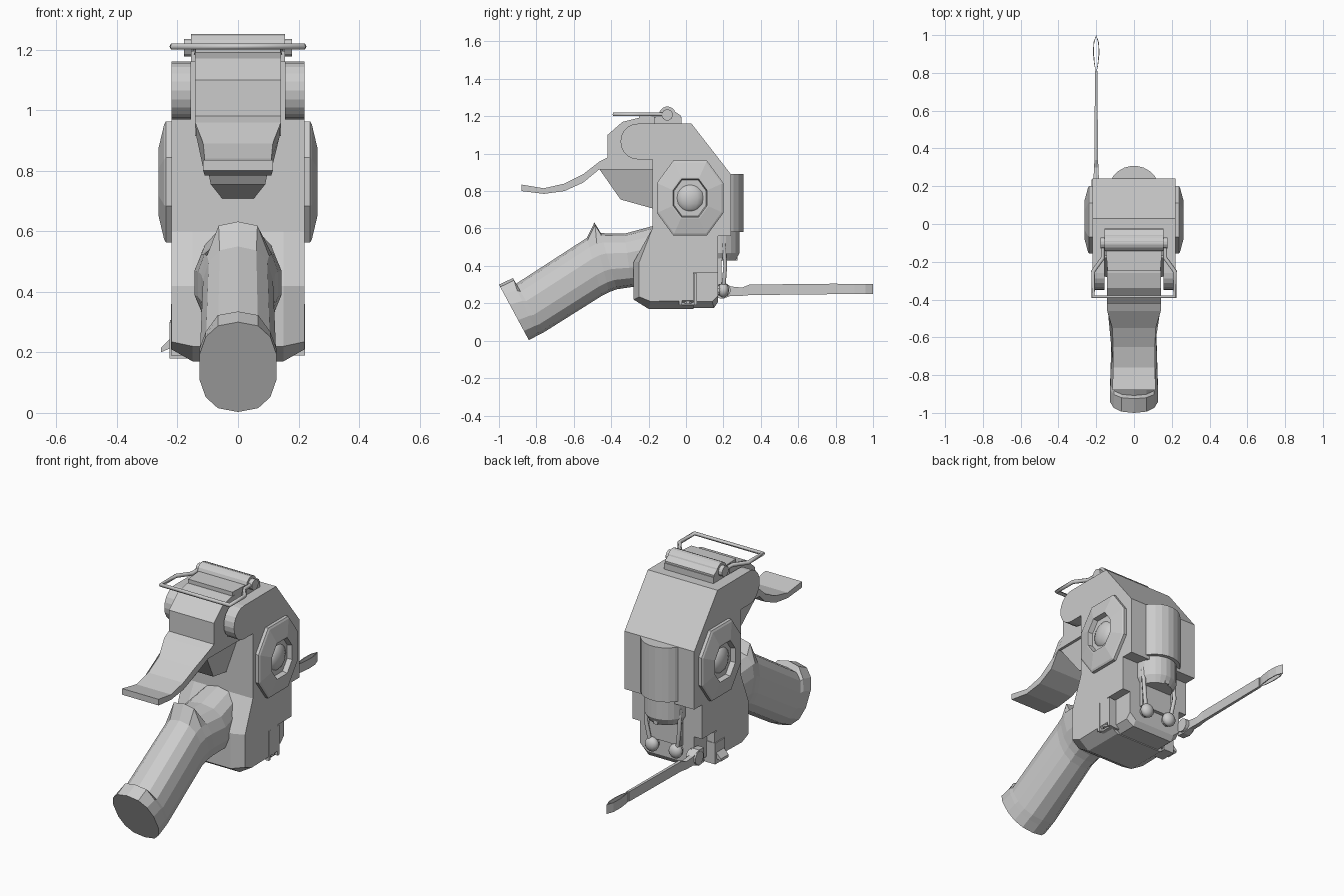
import bpy, bmesh, math
from mathutils import Vector

old = bpy.data.objects.get("Cube")
if old:
    bpy.data.objects.remove(old)

grey = bpy.data.materials.new("light grey")
grey.use_nodes = True
COLOUR = (0.6, 0.6, 0.6, 1)
grey.diffuse_color = COLOUR
grey.node_tree.nodes["Principled BSDF"].inputs["Base Color"].default_value = COLOUR


def finish(name, bm):
    bmesh.ops.recalc_face_normals(bm, faces=bm.faces)
    mesh = bpy.data.meshes.new(name)
    bm.to_mesh(mesh)
    bm.free()
    mesh.materials.append(grey)
    obj = bpy.data.objects.new(name, mesh)
    bpy.context.collection.objects.link(obj)
    return obj


def loft(name, rings):
    """Skin a row of equal rings and cap both ends."""
    bm = bmesh.new()
    rows = [[bm.verts.new(p) for p in ring] for ring in rings]
    n = len(rows[0])
    for a, b in zip(rows, rows[1:]):
        for i in range(n):
            j = (i + 1) % n
            bm.faces.new((a[i], a[j], b[j], b[i]))
    bm.faces.new(rows[0])
    bm.faces.new(rows[-1])
    return finish(name, bm)


def slab(name, pts):
    """Side profile of (y, z, half width) points, symmetric in x."""
    return loft(name, [[(s * w, y, z) for y, z, w in pts] for s in (-1, 1)])


def plate(name, x0, x1, pts):
    return loft(name, [[(x, y, z) for y, z in pts] for x in (x0, x1)])


def box(name, x0, x1, y0, y1, z0, z1):
    return plate(name, x0, x1, [(y0, z0), (y1, z0), (y1, z1), (y0, z1)])


def rod(name, a, b, r0, r1=None, n=16):
    a, b = Vector(a), Vector(b)
    q = (b - a).to_track_quat('Z', 'Y')
    turn = [2 * math.pi * (i + .5) / n for i in range(n)]
    return loft(name, [[c + q @ Vector((r * math.cos(t), r * math.sin(t), 0)) for t in turn]
                       for c, r in ((a, r0), (b, r0 if r1 is None else r1))])


def ball(name, centre, size):
    bm = bmesh.new()
    bmesh.ops.create_uvsphere(bm, u_segments=12, v_segments=8, radius=1)
    for v in bm.verts:
        v.co = Vector(centre) + Vector(v.co[i] * size[i] for i in range(3))
    obj = finish(name, bm)
    for p in obj.data.polygons:
        p.use_smooth = True


def wire(name, pts, radius, closed=False):
    cu = bpy.data.curves.new(name, 'CURVE')
    cu.dimensions = '3D'
    cu.bevel_depth = radius
    cu.bevel_resolution = 1
    cu.use_fill_caps = True
    sp = cu.splines.new('POLY')
    sp.points.add(len(pts) - 1)
    sp.use_cyclic_u = closed
    for p, co in zip(sp.points, pts):
        p.co = (*co, 1)
    cu.materials.append(grey)
    bpy.context.collection.objects.link(bpy.data.objects.new(name, cu))


# Housing, with its front and bottom corners chamfered
core = [(.03, 1.16), (.24, .89), (.24, .56), (.17, .56), (.17, .365), (.04, .365), (.04, .17),
        (-.2, .17), (-.28, .22), (-.28, .42), (-.18, .6), (-.18, 1.16)]
edge = [(max(y, -.25) if z < .5 else y, max(z, .215)) for y, z in core]
edge[7] = (-.19, .21)
edge[8] = (-.25, .235)
loft("housing", [[(x, y, z) for y, z in prof]
                 for x, prof in ((-.22, edge), (-.15, core), (.15, core), (.22, edge))])
loft("lower_block", [[(x, y, z) for y, z in ((0, b), (r, b), (.17, b + .03), (.17, .37), (0, .37))]
                     for x, b, r in ((-.17, .21, .14), (-.13, .175, .15), (.13, .175, .15), (.17, .21, .14))])

for s, side in ((1, "left"), (-1, "right")):
    # Rounded ears holding the lever
    arc = [(-.26 - .09 * math.sin(t), 1.065 + .095 * math.cos(t))
           for t in (math.pi * i / 10 for i in range(11))]
    plate(side + "_ear", s * .155, s * .22, arc + [(-.17, .97), (-.17, 1.16)])

    # Eight sided side cover with a recessed domed hub
    corners = [(.09, .2), (.178, .08), (.178, -.08), (.09, -.2),
               (-.09, -.2), (-.178, -.08), (-.178, .08), (-.09, .2)]
    steps = [(.2, 1), (.238, 1), (.244, .95), (.263, .55), (.263, .51), (.235, .48)]
    loft(side + "_cover", [[(s * x, .022 + y * k, .763 + z * k) for y, z in corners] for x, k in steps])
    ball(side + "_hub", (s * .215, .022, .763), (.045, .08, .08))

    # Clip in the lower notch
    box(side + "_clip_body", s * .15, s * .205, -.035, .055, .19, .36)
    rod(side + "_clip_pin", (s * .2, .01, .2), (s * .2, .01, .34), .02, n=8)
    for y in (-.03, .05):
        box(side + "_clip_rail", s * .2, s * .221, y - .008, y + .008, .19, .36)

    # Rear knobs, their stems and the guide rods
    rod(side + "_knob_stem", (s * .075, .15, .27), (s * .075, .2, .27), .028, n=10)
    ball(side + "_rear_knob", (s * .075, .2, .27), (.04, .03, .04))
    wire(side + "_guide_rod", [(s * .105, .2, .52), (s * .105, .21, .4), (s * .085, .2, .28)], .012)

# Rear cylinder and the narrower sleeve below it
rod("rear_cylinder", (0, .17, .58), (0, .17, .89), .138, n=24)
rod("cylinder_sleeve", (0, .17, .47), (0, .17, .58), .118, n=24)
rod("sleeve_collar", (0, .17, .43), (0, .17, .47), .095, .118, n=24)
box("sleeve_tongue", -.012, .012, .2, .275, .43, .5)
box("rear_plate", -.1, .1, .15, .19, .3, .55)

# Pressing lever with its curved paddle
slab("lever", [(-.17, 1.19, .142), (-.26, 1.19, .142), (-.34, 1.17, .142), (-.42, 1.1, .142),
               (-.42, .98, .142), (-.46, .96, .142), (-.55, .89, .115), (-.65, .84, .11),
               (-.76, .815, .11), (-.88, .835, .115), (-.88, .8, .115), (-.76, .785, .11),
               (-.65, .8, .11), (-.55, .845, .115), (-.465, .915, .138), (-.17, .915, .142)])
slab("lever_underside", [(-.465, .92, .125), (-.35, .755, .09), (-.17, .705, .05),
                         (-.17, .92, .125)])

# Hinge and bail on the top
box("hinge_base", -.155, .155, -.17, -.025, 1.155, 1.195)
rod("hinge_roll", (-.155, -.1, 1.207), (.155, -.1, 1.207), .045, n=16)
slab("hinge_tail", [(-.1, 1.252, .155), (-.03, 1.205, .155), (-.03, 1.16, .155), (-.1, 1.16, .155)])
slab("hinge_flap", [(-.25, 1.19, .14), (-.25, 1.212, .14), (-.12, 1.215, .15), (-.12, 1.18, .15)])
rod("hinge_pin", (-.178, -.1, 1.207), (.178, -.1, 1.207), .03, n=12)
wire("bail", [(-.165, -.1, 1.21), (-.165, -.18, 1.21), (-.216, -.25, 1.21), (-.216, -.385, 1.21),
              (.216, -.385, 1.21), (.216, -.25, 1.21), (.165, -.18, 1.21), (.165, -.1, 1.21)], .011)

# Grip: top point, bottom point, half width, raised lip on the top
sections = [((-1, .3), (-.84, .003), .13, 0), ((-.925, .315), (-.79, .03), .13, .02),
            ((-.908, .305), (-.76, .045), .128, 0), ((-.53, .55), (-.45, .24), .118, 0),
            ((-.49, .57), (-.41, .26), .125, .062), ((-.455, .575), (-.37, .275), .135, 0),
            ((-.33, .572), (-.29, .287), .147, 0), ((-.17, .615), (-.2, .29), .13, 0)]
grip = []
for top, low, w, lip in sections:
    top, low = Vector((0, *top)), Vector((0, *low))
    ring = []
    for i in range(14):
        t = 2 * math.pi * i / 14
        c, sn = math.cos(t), math.sin(t)
        up = math.copysign(abs(c) ** .85, c)
        across = math.copysign(abs(sn) ** .8, sn)
        p = (top + low) / 2 + (top - low) / 2 * up + Vector((w * across, 0, 0))
        if c > .85:
            p.z += lip
        ring.append(p)
    grip.append(ring)
loft("grip", grip)

# Rear handle: flat bar ending in an open loop
loft("handle_bar", [[(-.2 + sx * w, y, z + sz * h) for sx, sz in ((-1, -1), (1, -1), (1, 1), (-1, 1))]
                    for y, z, w, h in ((.15, .27, .02, .04), (.2, .27, .022, .045), (.24, .265, .014, .025),
                                       (.3, .262, .012, .022), (.34, .272, .009, .028), (.81, .277, .007, .028))])
outline = [(0, .8), (.01, .84), (.017, .9), (.015, .96), (0, 1), (-.015, .96), (-.017, .9), (-.01, .84)]
bm = bmesh.new()
rows = [[bm.verts.new((-.2 + x * k, .9 + (y - .9) * m, z)) for x, y in outline]
        for k, m, z in ((1, 1, .25), (1, 1, .303), (.7, .94, .303), (.7, .94, .25))]
for r in range(4):
    a, b = rows[r], rows[(r + 1) % 4]
    for i in range(8):
        bm.faces.new((a[i - 1], a[i], b[i], b[i - 1]))
finish("handle_loop", bm)
rod("handle_pivot", (-.165, .2, .27), (-.225, .2, .27), .038, n=12)

# Small release tab on the lower side
box("release_plate", -.226, -.16, -.03, .06, .18, .3)
loft("release_tab", [[(x, y, z) for x, z in ((-.22, .25), (-.255, .215), (-.255, .2), (-.22, .215))]
                     for y in (-.02, .05)])
